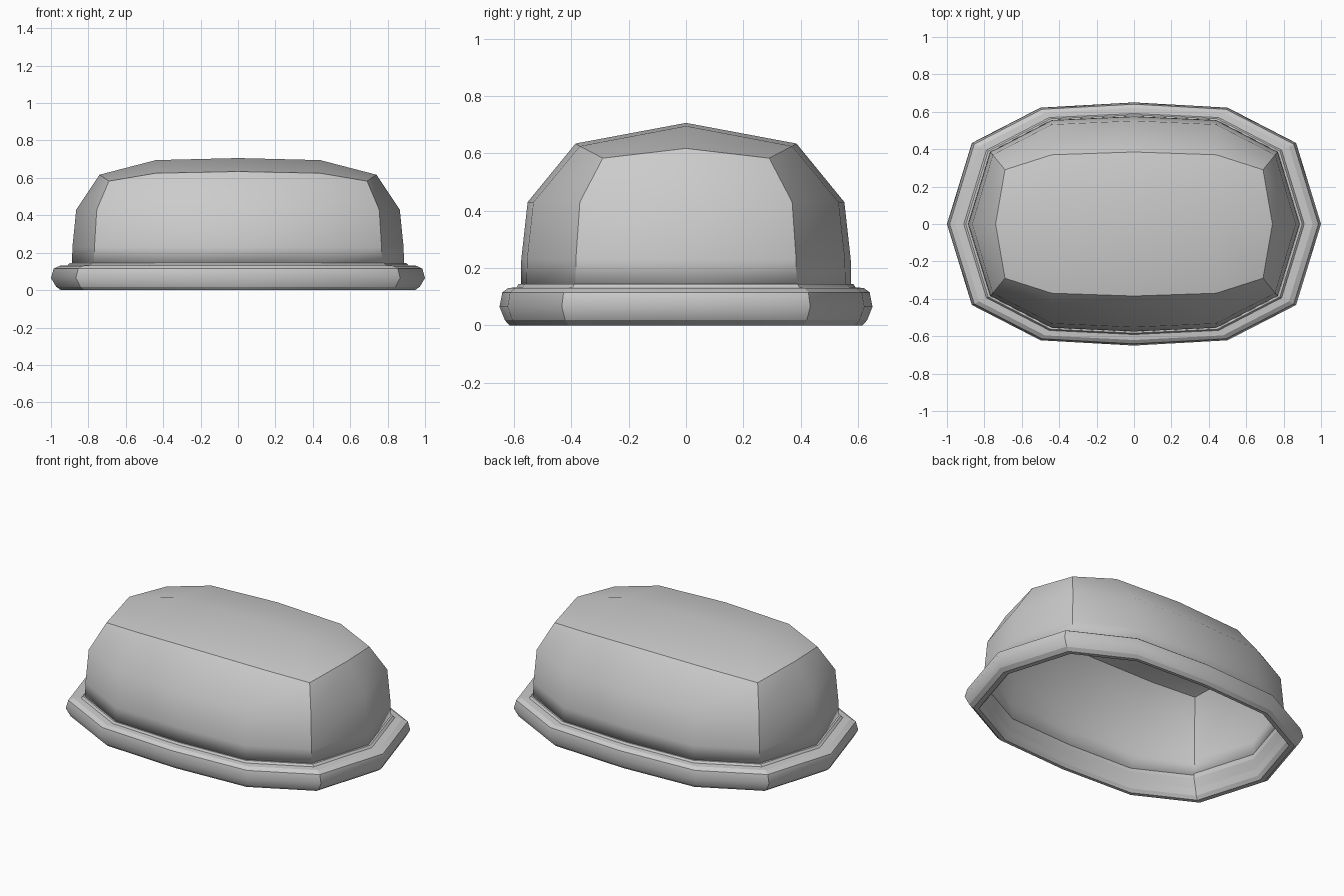
import bpy, bmesh

if "Cube" in bpy.data.objects:
    bpy.data.objects.remove(bpy.data.objects["Cube"])

# quarter outlines: side middle, corner, front shoulder, front middle
OUTER = [(1.0, 0), (.867, .433), (.5, .622), (0, .65)]
BASE = [(.888, 0), (.77, .385), (.44, .556), (0, .576)]


def loop12(quarter):
    """Mirror a quarter outline into a 12-point loop."""
    a, b, c, d = [tuple(p) for p in quarter]
    right = [a, b, c, d]
    def flip(p, sx, sy):
        return (p[0] * sx, p[1] * sy) + p[2:]
    return (right + [flip(p, -1, 1) for p in (c, b, a)]
            + [flip(p, -1, -1) for p in (b, c, d)]
            + [flip(p, 1, -1) for p in (c, b)])


def bridge(bm, lower, upper):
    n = len(lower)
    for i in range(n):
        j = (i + 1) % n
        bm.faces.new((lower[i], lower[j], upper[j], upper[i]))


def sharpen(bm, a, b):
    e = bm.edges.get((a, b))
    if e:
        e.smooth = False


def finish(bm, name):
    bmesh.ops.recalc_face_normals(bm, faces=bm.faces[:])
    for f in bm.faces:
        f.smooth = True
    me = bpy.data.meshes.new(name)
    bm.to_mesh(me)
    bm.free()
    ob = bpy.data.objects.new(name, me)
    bpy.context.collection.objects.link(ob)
    return ob


CORNERS = (1, 5, 7, 11)

# domed lid: four curved sides and a gently crowned top
rows = [
    [(x, y, .135) for x, y in BASE],
    [(x * .997, y * .997, .23) for x, y in BASE],
    [(.865, 0, .43), (.755, .37, .43), (.44, .532, .43), (0, .552, .43)],
    [(.74, 0, .617), (.69, .29, .583), (.44, .37, .625), (0, .385, .634)],
]
bm = bmesh.new()
rings = [[bm.verts.new(p) for p in loop12(r)] for r in rows]
for lo, hi in zip(rings, rings[1:]):
    bridge(bm, lo, hi)
    for c in CORNERS:
        sharpen(bm, lo[c], hi[c])
t = rings[-1]
mid = [t[0], bm.verts.new((.44, 0, .695)), bm.verts.new((0, 0, .706)),
       bm.verts.new((-.44, 0, .695)), t[6]]
back = t[1:6]
front = [t[i] for i in (11, 10, 9, 8, 7)]
for i in range(4):
    bm.faces.new((mid[i], back[i], back[i + 1], mid[i + 1]))
    bm.faces.new((front[i], mid[i], mid[i + 1], front[i + 1]))
for i in range(12):
    sharpen(bm, t[i], t[(i + 1) % 12])
bmesh.ops.recalc_face_normals(bm, faces=bm.faces[:])
dome = finish(bm, "dome")
shell = dome.modifiers.new("wall", 'SOLIDIFY')
shell.thickness = .02
shell.offset = -1

# rim: closed profile swept round; t = 0 at dome wall, 1 at outermost edge
profile = [(-.2, .145), (.1, .145), (.2, .133), (.6, .13), (.87, .115), (1, .065),
           (.75, .018), (.53, 0), (.25, 0), (.1, .02), (0, .06), (-.2, .115)]
bm = bmesh.new()
rings = []
for k, z in profile:
    q = [(b[0] + (o[0] - b[0]) * k, b[1] + (o[1] - b[1]) * k, z)
         for b, o in zip(BASE, OUTER)]
    rings.append([bm.verts.new(p) for p in loop12(q)])
for lo, hi in zip(rings, rings[1:] + rings[:1]):
    bridge(bm, lo, hi)
    for c in CORNERS:
        sharpen(bm, lo[c], hi[c])
for n, r in enumerate(rings):
    if n != 5:
        for i in range(12):
            sharpen(bm, r[i], r[(i + 1) % 12])
finish(bm, "rim")
